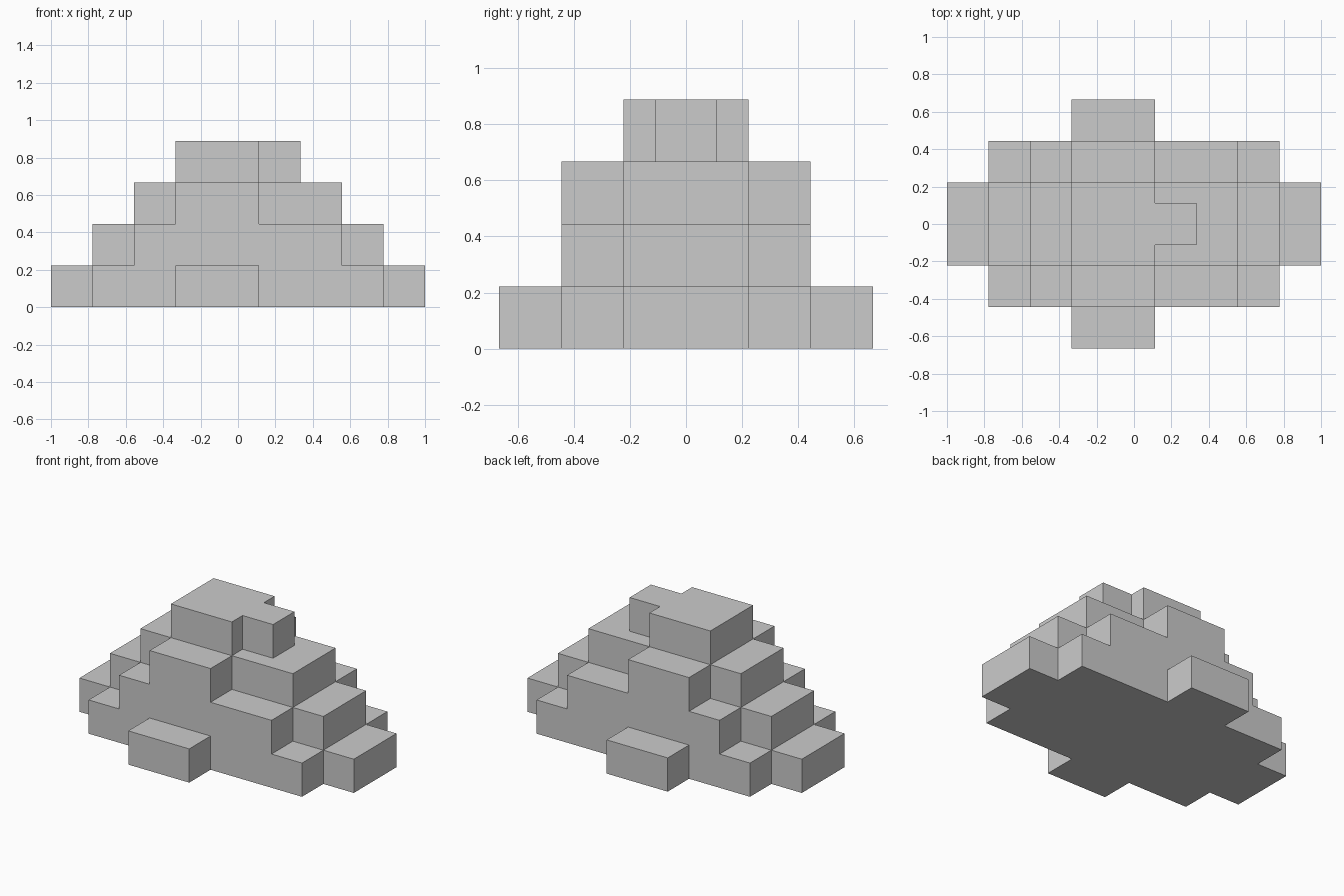
import bpy, bmesh

if "Cube" in bpy.data.objects:
    bpy.data.objects.remove(bpy.data.objects["Cube"])

U = 1 / 9   # grid unit: every size is a whole number of these
STEP = 2    # height of one terrace, in units


def stepped_slab(name, spans, half_depth, base=0):
    """Extrude a stepped front profile; spans = (left, right) per terrace, bottom up."""
    left, right = [], []
    for i, (a, b) in enumerate(spans):
        top = (i + 1) * STEP
        bottom = base if i == 0 else i * STEP
        right += [(b, bottom), (b, top)]
        left += [(a, bottom), (a, top)]
    return extrude(name, right + left[::-1], half_depth)


def extrude(name, profile, half_depth):
    bm = bmesh.new()
    face = bm.faces.new([bm.verts.new((x * U, -half_depth * U, z * U)) for x, z in profile])
    ext = bmesh.ops.extrude_face_region(bm, geom=[face])
    verts = [g for g in ext["geom"] if isinstance(g, bmesh.types.BMVert)]
    bmesh.ops.translate(bm, verts=verts, vec=(0, 2 * half_depth * U, 0))
    bmesh.ops.recalc_face_normals(bm, faces=bm.faces)
    mesh = bpy.data.meshes.new(name)
    bm.to_mesh(mesh)
    bm.free()
    ob = bpy.data.objects.new(name, mesh)
    bpy.context.collection.objects.link(ob)
    return ob


# Central ridge with four terraces
mound = stepped_slab("terraced_mound", [(-9, 9), (-7, 7), (-5, 5), (-3, 1)], 2)

# Shoulders in front and behind, low foot blocks, and the knob on the summit
parts = [
    stepped_slab("shoulders", [(-7, 7), (-5, 5), (-3, 1)], 4),
    stepped_slab("foot_blocks", [(-3, 1)], 6),
    extrude("summit_knob", [(0, 5), (3, 5), (3, 8), (0, 8)], 1),
]

# Fuse everything into one solid
bpy.context.view_layer.objects.active = mound
for part in parts:
    mod = mound.modifiers.new("join_" + part.name, 'BOOLEAN')
    mod.operation = 'UNION'
    mod.solver = 'EXACT'
    mod.object = part
    bpy.ops.object.modifier_apply(modifier=mod.name)
    bpy.data.objects.remove(part)
